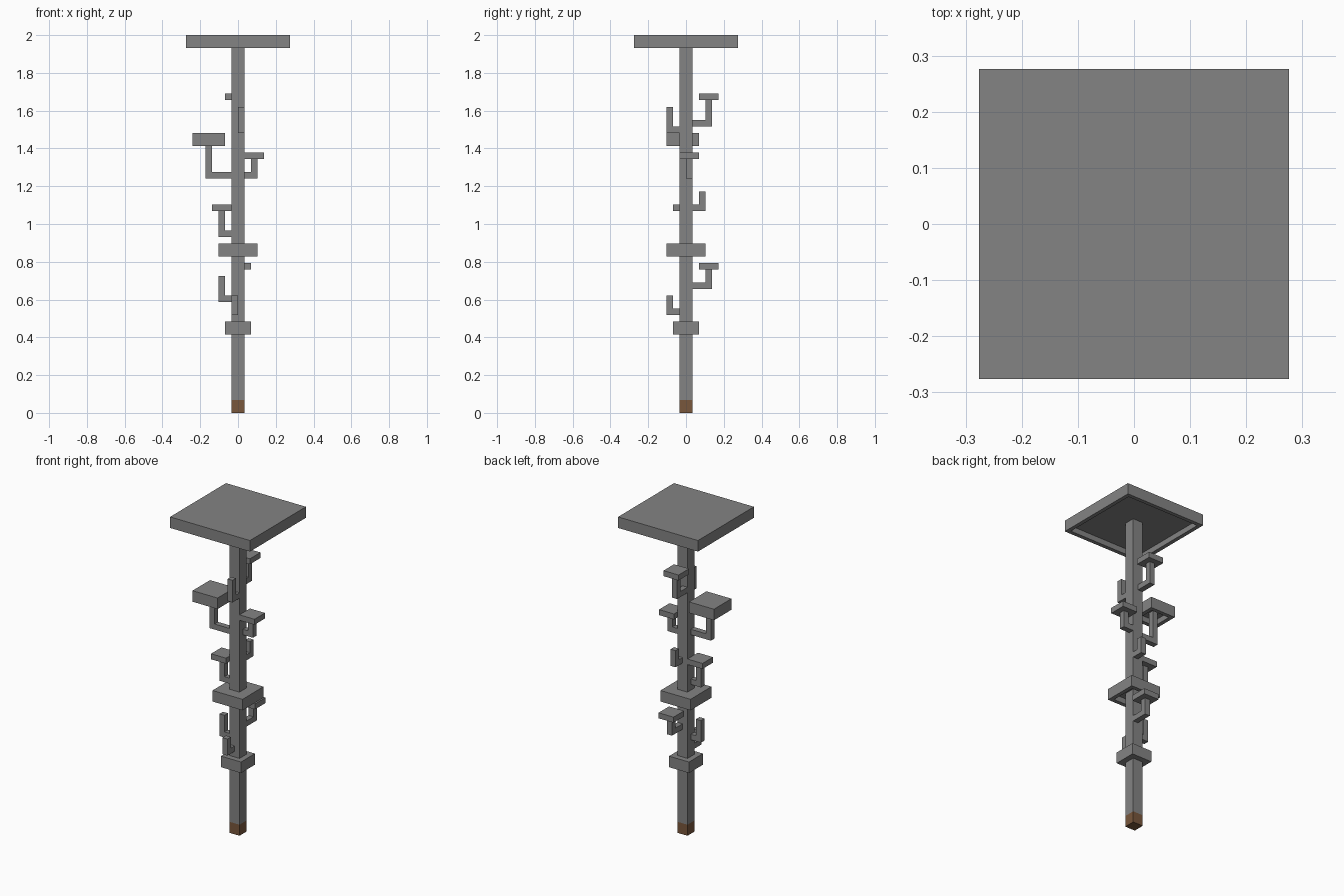
import bpy
import bmesh
from mathutils import Vector

U = 2 / 58  # one block of the grid

old = bpy.data.objects.get("Cube")
if old:
    bpy.data.objects.remove(old, do_unlink=True)


def make_material(name, rgb):
    mat = bpy.data.materials.new(name)
    mat.use_nodes = True
    mat.diffuse_color = (*rgb, 1)
    mat.node_tree.nodes["Principled BSDF"].inputs["Base Color"].default_value = (*rgb, 1)
    return mat


GREY = make_material("stone grey", (0.23, 0.23, 0.23))
BROWN = make_material("earth brown", (0.19, 0.095, 0.045))


def block(name, low, high, mat=GREY, hollow=False):
    """Box between two grid corners, optionally with a recess underneath."""
    low, high = Vector(low) * U, Vector(high) * U
    size, centre = high - low, (low + high) / 2
    bm = bmesh.new()
    bmesh.ops.create_cube(bm, size=1)
    for v in bm.verts:
        v.co = Vector(a * b for a, b in zip(v.co, size)) + centre
    bm.normal_update()
    if hollow:
        under = min(bm.faces, key=lambda f: f.calc_center_median().z)
        bmesh.ops.inset_region(bm, faces=[under], thickness=U)
        # a second ring of faces forms the recess walls
        walls = bmesh.ops.extrude_discrete_faces(bm, faces=[under])
        bmesh.ops.translate(bm, verts=walls["faces"][0].verts, vec=(0, 0, U))
    mesh = bpy.data.meshes.new(name)
    bm.to_mesh(mesh)
    bm.free()
    mesh.materials.append(mat)
    obj = bpy.data.objects.new(name, mesh)
    bpy.context.collection.objects.link(obj)


def branch(name, axis, sign, side, base, reach, top, cap=0, thick=1):
    """Elbow-shaped branch; side is the lower edge across, cap the cap width."""
    def piece(part, near, far, across, width, z0, z1, hollow=False):
        a, b = sorted((sign * near, sign * far))
        low, high = [0, 0, z0], [0, 0, z1]
        low[axis], high[axis] = a, b
        low[1 - axis], high[1 - axis] = across, across + width
        block(f"{name}_{part}", low, high, hollow=hollow)

    piece("arm", 1, reach, side, 1, base, base + 1)
    overlap = 1 if cap > 3 else 0  # the stem runs up into a hollow cap
    piece("stem", reach - 1, reach, side, 1, base + 1, top + overlap)
    if cap:
        rim = (cap - 1) // 2
        piece("cap", reach - 1 - rim, reach + rim, side - rim, cap,
              top, top + thick, cap > 3)


# Trunk, foot and wide caps
block("trunk_foot", (-1, -1, 0), (1, 1, 2), BROWN)
block("trunk", (-1, -1, 2), (1, 1, 57))
block("lower_collar", (-2, -2, 12), (2, 2, 14))
block("middle_collar", (-3, -3, 24), (3, 3, 26), hollow=True)
block("top_cap", (-8, -8, 56), (8, 8, 58), hollow=True)

# Branches on the right and left (x axis)
branch("large_right_branch", 0, -1, -1, 36, 5, 41, cap=5, thick=2)
branch("left_branch", 0, 1, 0, 36, 3, 39, cap=3)
branch("middle_right_branch", 0, -1, -1, 27, 3, 31, cap=3)
branch("lower_right_twig", 0, -1, -1, 17, 3, 21)

# Branches on the back and front (y axis)
branch("upper_back_branch", 1, 1, -1, 44, 4, 48, cap=3)
branch("lower_back_branch", 1, 1, 0, 19, 4, 22, cap=3)
branch("back_twig", 1, 1, 0, 31, 3, 34)
branch("upper_front_twig", 1, -1, 0, 43, 3, 47)
branch("lower_front_twig", 1, -1, -1, 15, 3, 18)
